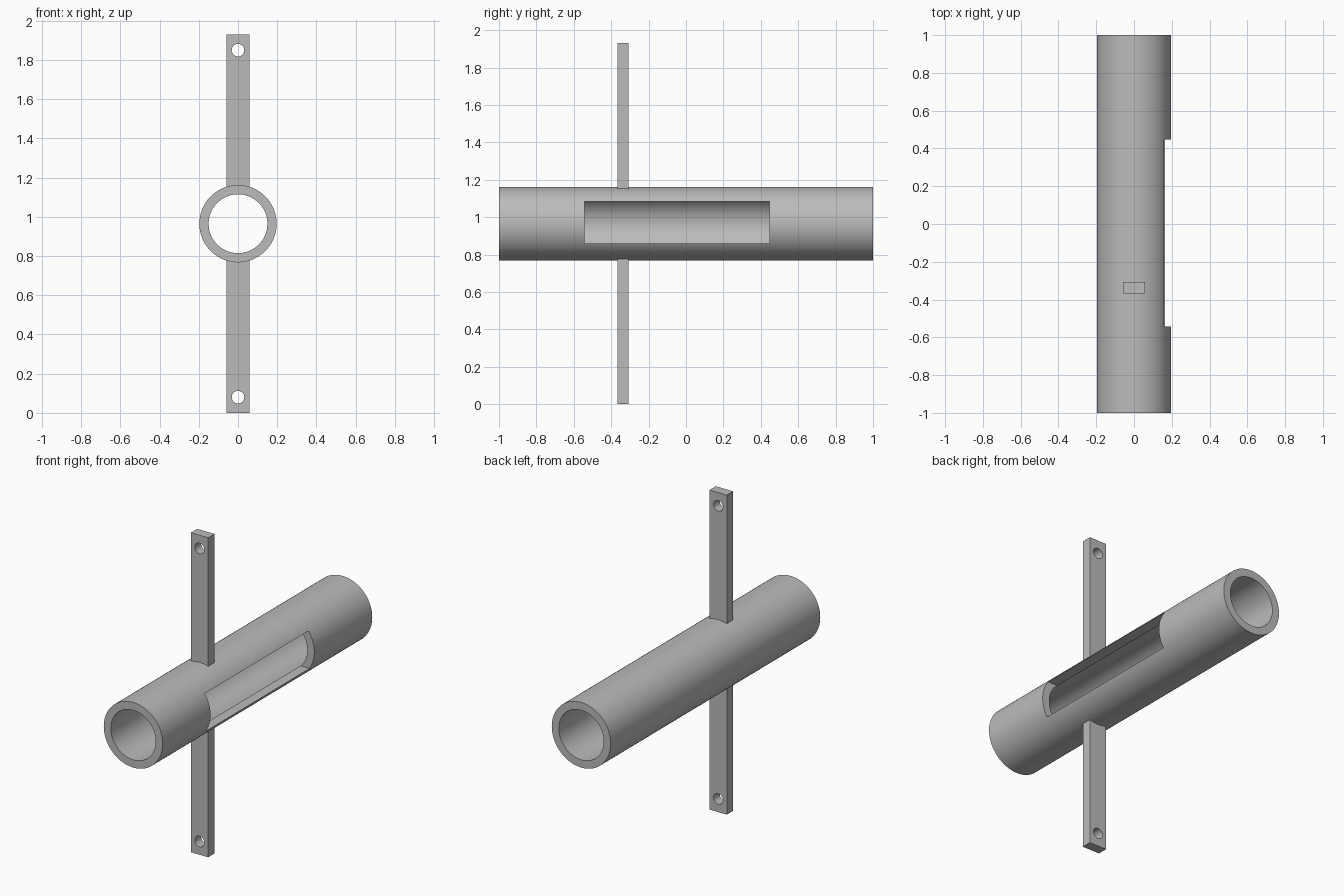
import bpy
import math

if "Cube" in bpy.data.objects:
    bpy.data.objects.remove(bpy.data.objects["Cube"], do_unlink=True)

CENTRE_Z = 0.965
OUTER_R, BORE_R = 0.197, 0.15
BAR_Y, BAR_THICK, BAR_WIDTH = -0.337, 0.06, 0.115
BAR_REACH, HOLE_REACH, HOLE_R = 0.965, 0.885, 0.032

grey = bpy.data.materials.new("light grey")
grey.use_nodes = True
colour = (0.5, 0.5, 0.5, 1)
grey.diffuse_color = colour
grey.node_tree.nodes["Principled BSDF"].inputs["Base Color"].default_value = colour


def box(name, low, high):
    centre = [(a + b) / 2 for a, b in zip(low, high)]
    bpy.ops.mesh.primitive_cube_add(size=1, location=centre)
    obj = bpy.context.object
    obj.name = name
    obj.scale = [b - a for a, b in zip(low, high)]
    bpy.ops.object.transform_apply(location=False, rotation=False, scale=True)
    return obj


def cylinder_y(name, radius, length, y, z, sides):
    bpy.ops.mesh.primitive_cylinder_add(vertices=sides, radius=radius, depth=length,
                                        location=(0, y, z), rotation=(math.pi / 2, 0, 0))
    obj = bpy.context.object
    obj.name = name
    return obj


def cut(target, cutter):
    cutter.hide_render = True
    mod = target.modifiers.new("cut", "BOOLEAN")
    mod.operation = "DIFFERENCE"
    mod.solver = "EXACT"
    mod.object = cutter
    bpy.context.view_layer.objects.active = target
    bpy.ops.object.modifier_apply(modifier=mod.name)
    bpy.data.objects.remove(cutter, do_unlink=True)


def finish(obj):
    obj.data.materials.clear()
    obj.data.materials.append(grey)
    bpy.ops.object.select_all(action="DESELECT")
    obj.select_set(True)
    bpy.context.view_layer.objects.active = obj
    bpy.ops.object.shade_smooth_by_angle(angle=math.radians(30))


# Open tube with a rectangular window through its left wall
tube = cylinder_y("tube", OUTER_R, 2, 0, CENTRE_Z, 96)
cut(tube, cylinder_y("bore_cutter", BORE_R, 3, 0, CENTRE_Z, 96))
cut(tube, box("window_cutter", (0.03, -0.543, 0.858), (0.4, 0.447, 1.083)))
finish(tube)

# Flat mounting bars above and below, rooted in the tube wall, each with a hole
for name, side in (("upper_bar", 1), ("lower_bar", -1)):
    ends = sorted((CENTRE_Z + side * 0.17, CENTRE_Z + side * BAR_REACH))
    bar = box(name, (-BAR_WIDTH / 2, BAR_Y - BAR_THICK / 2, ends[0]),
              (BAR_WIDTH / 2, BAR_Y + BAR_THICK / 2, ends[1]))
    cut(bar, cylinder_y("hole_cutter", HOLE_R, BAR_THICK * 3, BAR_Y,
                        CENTRE_Z + side * HOLE_REACH, 40))
    finish(bar)
